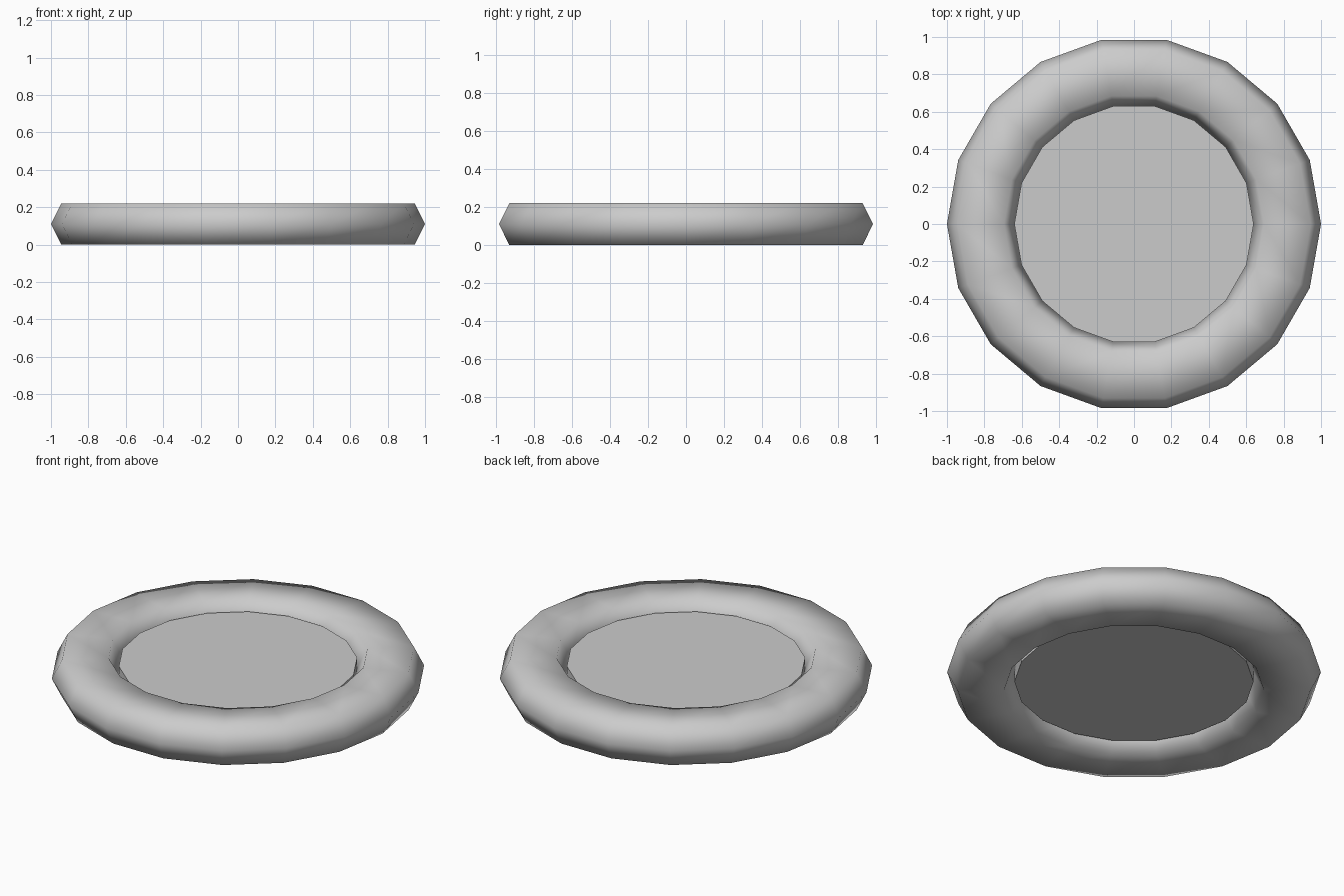
import bpy
import bmesh
from math import cos, sin, tau

if "Cube" in bpy.data.objects:
    bpy.data.objects.remove(bpy.data.objects["Cube"])

SIDES = 18


def lathe(name, profile, closed, smooth):
    """Revolve (radius, height) points round z; cap the ends if not a closed loop."""
    bm = bmesh.new()
    rings = []
    for r, z in profile:
        rings.append([bm.verts.new((r * cos(tau * i / SIDES), r * sin(tau * i / SIDES), z))
                      for i in range(SIDES)])
    pairs = list(zip(rings, rings[1:]))
    if closed:
        pairs.append((rings[-1], rings[0]))
    else:
        bm.faces.new(rings[0])
        bm.faces.new(rings[-1])
    for a, b in pairs:
        for i in range(SIDES):
            j = (i + 1) % SIDES
            bm.faces.new((a[i], a[j], b[j], b[i]))
    bmesh.ops.recalc_face_normals(bm, faces=bm.faces)
    for f in bm.faces:
        f.smooth = smooth
    mesh = bpy.data.meshes.new(name)
    bm.to_mesh(mesh)
    bm.free()
    obj = bpy.data.objects.new(name, mesh)
    bpy.context.collection.objects.link(obj)
    return obj


# Padded outer ring with a flattened six-sided section
lathe("outer_ring", [(1.0, 0.11), (0.945, 0.22), (0.695, 0.22),
                     (0.64, 0.11), (0.695, 0.0), (0.945, 0.0)], True, True)

# Thin flat disc filling the middle
lathe("centre_disc", [(0.64, 0.05), (0.64, 0.17)], False, False)
